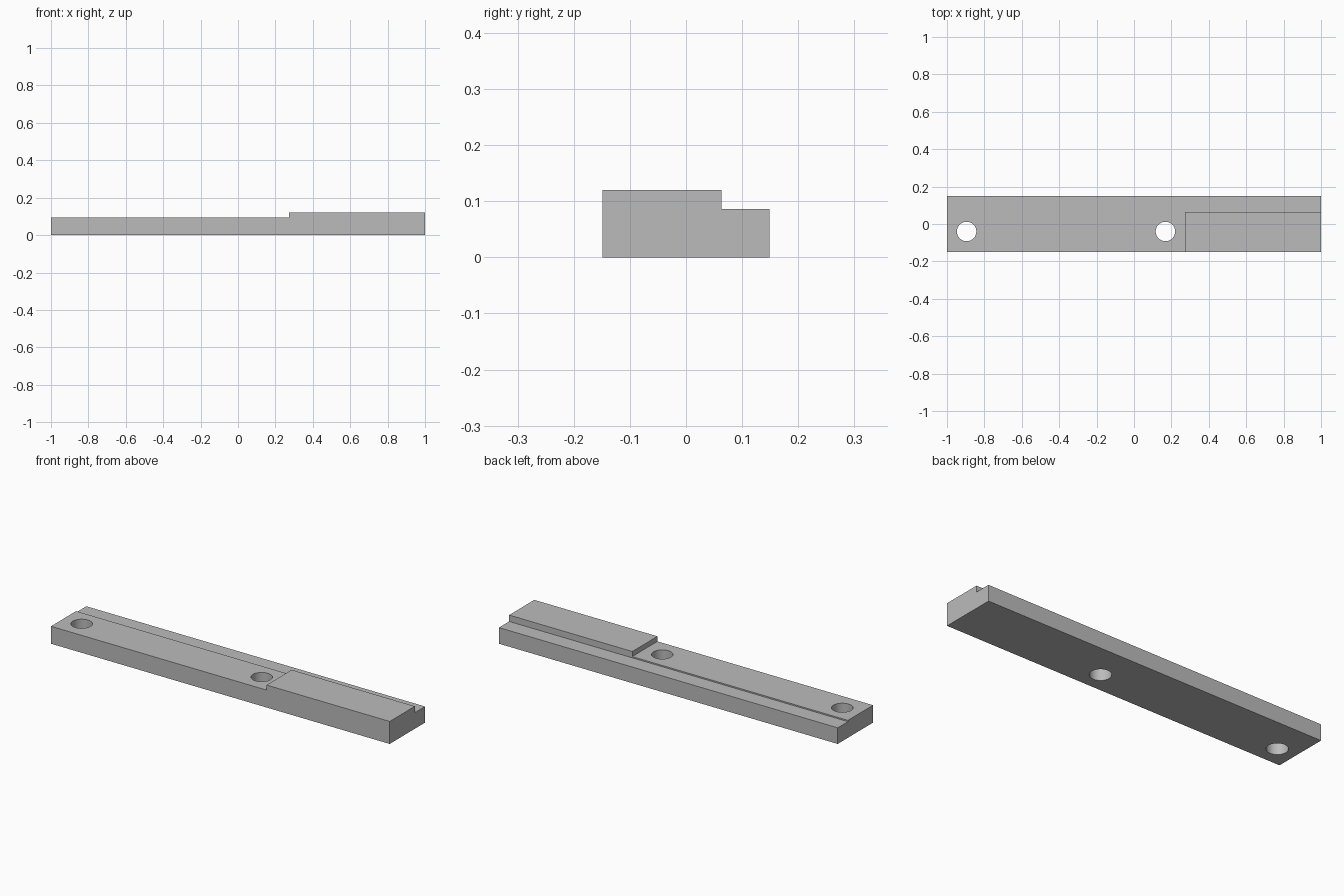
import bpy

cube = bpy.data.objects.get("Cube")
if cube:
    bpy.data.objects.remove(cube, do_unlink=True)

# Overall dimensions
HALF_DEPTH = 0.149
HEIGHT = 0.12
BED_Z = 0.093
LEDGE_Z = 0.086
LEDGE_Y = 0.063
PAD_X = 0.273

grey = bpy.data.materials.new("plain grey")
grey.use_nodes = True
colour = (0.5, 0.5, 0.5, 1)
grey.diffuse_color = colour
grey.node_tree.nodes["Principled BSDF"].inputs["Base Color"].default_value = colour


def box(name, low, high):
    bpy.ops.mesh.primitive_cube_add(size=1, location=[(a + b) / 2 for a, b in zip(low, high)])
    ob = bpy.context.object
    ob.name = name
    ob.scale = [b - a for a, b in zip(low, high)]
    bpy.ops.object.transform_apply(location=True, rotation=False, scale=True)
    ob.data.materials.append(grey)
    return ob


def cut(body, cutter):
    mod = body.modifiers.new(cutter.name, "BOOLEAN")
    mod.operation = "DIFFERENCE"
    mod.solver = "EXACT"
    mod.object = cutter
    bpy.context.view_layer.objects.active = body
    bpy.ops.object.modifier_apply(modifier=mod.name)
    bpy.data.objects.remove(cutter, do_unlink=True)


# Bar with a raised pad at one end
bar = box("mounting_bar", (-1, -HALF_DEPTH, 0), (1, HALF_DEPTH, HEIGHT))

# Lowered bed beside the pad, then the slightly deeper back ledge
cut(bar, box("bed_cutter", (-2, -1, BED_Z), (PAD_X, 1, 1)))
cut(bar, box("ledge_cutter", (-2, LEDGE_Y, LEDGE_Z), (2, 1, 1)))

# Through holes
for x in (-0.895, 0.168):
    bpy.ops.mesh.primitive_cylinder_add(vertices=48, radius=0.052, depth=1, location=(x, -0.04, 0))
    hole = bpy.context.object
    hole.name = "hole_cutter"
    hole.data.materials.append(grey)
    cut(bar, hole)

# Smooth hole walls, sharp edges elsewhere
bpy.ops.object.select_all(action="DESELECT")
bar.select_set(True)
bpy.context.view_layer.objects.active = bar
bpy.ops.object.shade_smooth_by_angle()
